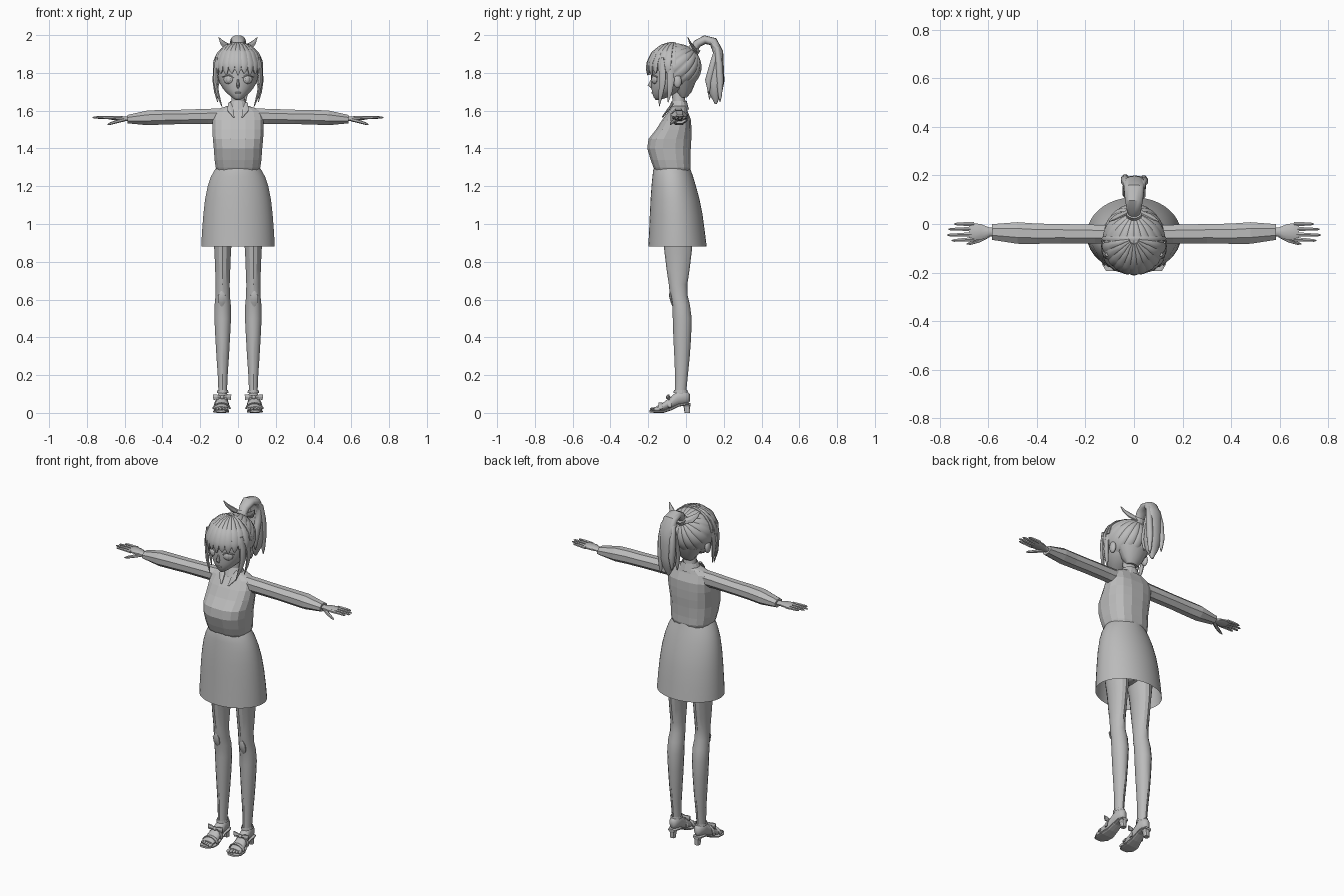
import bpy, bmesh, math
from mathutils import Vector, Matrix

grey = bpy.data.materials.new("plain_grey")
grey.diffuse_color = (0.5, 0.5, 0.5, 1)
X, Y, Z = Vector((1, 0, 0)), Vector((0, 1, 0)), Vector((0, 0, 1))


def finish(name, bm, mirror=False, smooth=None):
    """Turn a bmesh into an object, optionally mirrored across x = 0."""
    bmesh.ops.recalc_face_normals(bm, faces=bm.faces)
    mesh = bpy.data.meshes.new(name)
    bm.to_mesh(mesh)
    bm.free()
    mesh.materials.append(grey)
    ob = bpy.data.objects.new(name, mesh)
    bpy.context.collection.objects.link(ob)
    if mirror:
        ob.modifiers.new("Mirror", 'MIRROR').use_clip = False
    if smooth:
        bpy.ops.object.select_all(action='DESELECT')
        ob.select_set(True)
        bpy.context.view_layer.objects.active = ob
        bpy.ops.object.shade_smooth_by_angle(angle=math.radians(smooth))
    return ob


def sweep(name, secs, side=X, tan=None, n=8, p=2.0, cap=True, mirror=False, smooth=None):
    """Skin rings (x, y, z, half width along side, half depth) along a path."""
    bm = bmesh.new()
    pts = [Vector(s[:3]) for s in secs]
    rings = []
    for i, s in enumerate(secs):
        t = tan or (pts[min(i + 1, len(pts) - 1)] - pts[max(i - 1, 0)]).normalized()
        u = (side - t * side.dot(t)).normalized()
        v = t.cross(u)
        ring = []
        for k in range(n):
            a = 2 * math.pi * (k + 0.5) / n
            c, d = math.cos(a), math.sin(a)
            c = math.copysign(abs(c) ** (2 / p), c)
            d = math.copysign(abs(d) ** (2 / p), d)
            ring.append(bm.verts.new(pts[i] + u * c * s[3] + v * d * s[4]))
        rings.append(ring)
    for r, q in zip(rings, rings[1:]):
        for k in range(n):
            bm.faces.new((r[k], r[(k + 1) % n], q[(k + 1) % n], q[k]))
    if cap:
        bm.faces.new(rings[0])
        bm.faces.new(rings[-1])
    return finish(name, bm, mirror, smooth)


def upright(name, rows, x=0, **kw):
    """Vertical loft from rows (z, centre y, half x, half y)."""
    return sweep(name, [(x, cy, z, a, b) for z, cy, a, b in rows], tan=Z, **kw)


def ball(name, loc, size, turn=0, mirror=False, u=16, v=10):
    bm = bmesh.new()
    m = Matrix.Translation(loc) @ Matrix.Rotation(turn, 4, 'Z') @ Matrix.Diagonal((*size, 1))
    bmesh.ops.create_uvsphere(bm, u_segments=u, v_segments=v, radius=1, matrix=m)
    return finish(name, bm, mirror, 60)


# Blouse, collar and neck
upright("blouse", [(1.28, -.072, .112, .092), (1.30, -.074, .12, .1), (1.34, -.082, .126, .107),
                   (1.40, -.09, .13, .117), (1.45, -.085, .135, .115), (1.50, -.065, .138, .095),
                   (1.55, -.05, .138, .078), (1.595, -.042, .13, .052), (1.615, -.038, .09, .043),
                   (1.625, -.036, .055, .038)], n=16, p=2.6)
upright("neck", [(1.58, -.035, .05, .04), (1.63, -.035, .036, .034), (1.72, -.045, .036, .034)],
        n=14, smooth=60)
upright("collar", [(1.605, -.04, .066, .056), (1.65, -.036, .043, .04)], n=14, cap=False)
sweep("collar_flap", [(.045, -.07, 1.64, .008, .006), (.04, -.095, 1.605, .02, .006),
                      (.022, -.125, 1.565, .003, .004)], n=6, mirror=True)

# Sleeves
sweep("sleeve", [(.09, -.042, 1.57, .042, .045), (.16, -.042, 1.57, .042, .043),
                 (.30, -.04, 1.567, .043, .041), (.40, -.04, 1.565, .045, .042),
                 (.48, -.037, 1.562, .048, .042), (.585, -.033, 1.555, .035, .024)],
      side=Y, tan=X, n=8, mirror=True)

# Hands
sweep("palm", [(.57, -.033, 1.555, .018, .013), (.595, -.033, 1.557, .019, .011),
               (.63, -.033, 1.56, .034, .013), (.665, -.032, 1.562, .038, .011),
               (.68, -.031, 1.562, .034, .008)], side=Y, tan=X, n=10, mirror=True, smooth=50)
for i, (y, tip) in enumerate([(.0, .742), (-.02, .765), (-.042, .77), (-.063, .752)]):
    sweep(f"finger_{i + 1}", [(.66, y, 1.562, .01, .009), (.71, y * 1.04, 1.564, .008, .008),
                              (tip - .01, y * 1.08, 1.564, .006, .006), (tip, y * 1.08, 1.563, .002, .002)],
          side=Y, n=6, mirror=True, smooth=50)
sweep("thumb", [(.60, -.045, 1.553, .012, .01), (.64, -.068, 1.543, .01, .009),
                (.675, -.08, 1.532, .007, .007), (.69, -.083, 1.527, .002, .002)],
      side=Y, n=6, mirror=True, smooth=50)

# Skirt, hips and legs
upright("skirt", [(.88, -.045, .195, .155), (.96, -.048, .191, .148), (1.05, -.052, .184, .14),
                  (1.13, -.058, .175, .13), (1.20, -.065, .161, .118), (1.25, -.07, .144, .108),
                  (1.285, -.074, .125, .1), (1.295, -.074, .118, .097)], n=40, cap=False, smooth=40)
upright("hips", [(.95, -.05, .02, .05), (1.0, -.05, .12, .085), (1.1, -.055, .15, .1),
                 (1.2, -.065, .13, .1), (1.28, -.07, .11, .09)], n=20, smooth=50)
upright("leg", [(.07, -.03, .024, .03), (.13, -.028, .024, .031), (.20, -.024, .027, .034),
                (.30, -.021, .034, .041), (.40, -.02, .04, .047), (.50, -.02, .045, .05),
                (.57, -.026, .044, .047), (.62, -.038, .039, .047), (.68, -.042, .038, .049),
                (.76, -.042, .041, .061), (.86, -.042, .045, .073), (.96, -.045, .057, .082),
                (1.06, -.05, .065, .09)], x=.081, n=14, mirror=True, smooth=30)
sweep("kneecap", [(.086, -.084, .645, .006, .003), (.086, -.083, .62, .022, .008),
                  (.086, -.075, .585, .02, .006), (.086, -.07, .565, .005, .003)],
      n=8, mirror=True, smooth=50)

# Feet and toes
sweep("foot", [(.081, .02, .08, .012, .02), (.081, .005, .082, .026, .036), (.081, -.04, .08, .029, .042),
               (.084, -.08, .053, .033, .034), (.088, -.125, .031, .04, .021),
               (.09, -.16, .021, .037, .012)], tan=Y, n=12, mirror=True, smooth=50)
for i in range(5):
    ball(f"toe_{i + 1}", (.06 + i * .0155, -.172 + i * .005, .02), (.009 - i * .0005, .02, .01),
         mirror=True, u=8, v=6)

# Sandals: sole, heel, straps and bow
sweep("sandal_sole", [(.081, .024, .046, .02, .007), (.081, 0, .047, .03, .007), (.081, -.04, .04, .028, .007),
                      (.084, -.08, .02, .033, .007), (.088, -.12, .007, .043, .007),
                      (.09, -.165, .007, .044, .007), (.09, -.193, .009, .026, .006)],
      tan=Y, n=10, p=3, mirror=True)
upright("sandal_heel", [(0, .007, .015, .015), (.03, .005, .017, .017), (.048, .003, .024, .022)],
        x=.081, n=10, p=3, mirror=True)
upright("ankle_strap", [(.105, -.028, .031, .039), (.12, -.028, .029, .037)], x=.081, n=16,
        cap=False, mirror=True)
for i, (y, z, w, h) in enumerate([(-.085, .03, .038, .052), (-.135, .02, .045, .032)]):
    arch = [(.087 + w * math.cos(a), y, z + h * math.sin(a), .011, .004)
            for a in (math.pi * k / 10 for k in range(11))]
    sweep(f"foot_strap_{i + 1}", arch, side=Y, n=6, mirror=True)
for s in (-1, 1):
    sweep("sandal_bow_" + ("outer" if s > 0 else "inner"),
          [(.084, -.094, .083, .006, .006), (.084 + s * .025, -.094, .085, .013, .009),
           (.084 + s * .047, -.09, .083, .018, .004)], side=Z, n=6, mirror=True)
ball("sandal_bow_knot", (.084, -.097, .083), (.011, .01, .011), mirror=True, u=8, v=6)

# Head and face
upright("head", [(1.657, -.148, .012, .012), (1.668, -.137, .03, .033), (1.69, -.115, .056, .063),
                 (1.715, -.093, .08, .09), (1.75, -.075, .1, .109), (1.80, -.062, .112, .125),
                 (1.85, -.06, .113, .125), (1.90, -.06, .095, .11), (1.935, -.06, .05, .06)],
        n=24, smooth=60)
sweep("nose", [(0, -.181, 1.765, .005, .004), (0, -.19, 1.735, .01, .013),
               (0, -.18, 1.72, .006, .004)], n=6, smooth=60)
ball("mouth", (0, -.176, 1.695), (.017, .007, .005), u=10, v=6)
ball("eye", (.052, -.167, 1.765), (.027, .01, .023), .45, True)
ball("iris", (.051, -.173, 1.765), (.014, .008, .019), .45, True)
sweep("upper_lash", [(.022, -.182, 1.775, .003, .003), (.05, -.177, 1.79, .005, .005),
                     (.083, -.153, 1.778, .003, .003)], side=Z, n=6, mirror=True)
ball("ear", (.112, -.045, 1.755), (.014, .022, .034), mirror=True)

# Hair cap, grooved towards the tail and open around the face
C, R = Vector((0, -.06, 1.83)), Vector((.128, .143, .127))
bm = bmesh.new()
bmesh.ops.create_uvsphere(bm, u_segments=108, v_segments=32, radius=1)
turn = Matrix.Rotation(-math.pi / 4, 3, 'X')
for v in bm.verts:
    groove = 1 - abs(math.cos(9 * math.atan2(v.co.y, v.co.x))) ** .6
    d = turn @ (v.co * (1 - .035 * groove * math.hypot(v.co.x, v.co.y)))
    v.co = C + Vector((d.x * R.x, d.y * R.y, d.z * R.z))
gone = [v for v in bm.verts if v.co.y < -.085 and v.co.z < 1.815]
bmesh.ops.delete(bm, geom=gone, context='VERTS')
finish("hair_cap", bm, smooth=40)
upright("nape_hair", [(1.67, -.015, .035, .02), (1.70, -.015, .06, .045), (1.76, -.02, .095, .075)],
        n=14, smooth=50)


# Fringe locks fanning from the crown over the forehead
def on_head(az, polar, k=1.02):
    return (C.x + R.x * k * math.sin(polar) * math.sin(az),
            C.y - R.y * k * math.sin(polar) * math.cos(az), C.z + R.z * k * math.cos(polar))


for i in range(11):
    az = math.radians(-75 + 15 * i)
    end = 1.9 if i % 2 else 1.82
    side = Vector((math.cos(az), math.sin(az), 0))
    sweep(f"fringe_{i + 1}", [(*on_head(az, q), w, .007) for q, w in
                              ((.15, .004), (.5, .012), (.95, .019), (1.4, .021), (1.68, .016), (end, .003))],
          side=side, n=8, smooth=50)

# Side locks framing the face
sweep("side_lock", [(.11, -.125, 1.88, .008, .01), (.12, -.125, 1.81, .02, .009), (.119, -.125, 1.75, .019, .009),
                    (.108, -.133, 1.69, .013, .008), (.085, -.142, 1.622, .002, .002)],
      side=Vector((.4, 1, 0)), n=8, mirror=True, smooth=50)
sweep("rear_side_lock", [(.122, -.08, 1.84, .016, .008), (.128, -.08, 1.76, .02, .008),
                         (.12, -.085, 1.70, .013, .007), (.108, -.095, 1.645, .002, .002)],
      side=Y, n=8, mirror=True, smooth=50)

# Hair band seam across the crown
sweep("hair_band", [(*on_head(math.pi / 2, q, 1.0), .009, .006)
                    for q in (math.radians(-85 + 10 * k) for k in range(18))],
      side=Y, n=6, smooth=50)

# Ponytail of overlapping locks
sweep("ponytail", [(0, .035, 1.915, .022, .022), (0, .06, 1.955, .03, .022), (0, .10, 1.976, .038, .023),
                   (0, .145, 1.965, .042, .024), (.002, .17, 1.91, .044, .027), (.004, .165, 1.84, .046, .035),
                   (.005, .158, 1.75, .046, .042), (.005, .155, 1.69, .035, .032), (.005, .158, 1.635, .006, .005)],
      n=14, p=2.3, smooth=40)
for i, (x, y, tip) in enumerate([(-.036, .185, 1.68), (.04, .18, 1.645), (-.03, .125, 1.66), (.03, .12, 1.69)]):
    sweep(f"tail_lock_{i + 1}", [(x * .6, .125, 1.97, .012, .01), (x * .8, .165, 1.93, .018, .016),
                                 (x, (y + .17) / 2, 1.85, .019, .02), (x, y, 1.76, .018, .021),
                                 (x, y, tip + .03, .01, .01), (x, y, tip, .002, .002)], n=8, smooth=50)

# Hair ribbon with pointed loops
sweep("ribbon_point", [(.015, .055, 1.915, .012, .008), (.06, .035, 1.938, .022, .007),
                       (.085, .02, 1.962, .013, .005), (.102, .01, 1.988, .002, .002)],
      side=Vector((-.5, -.3, 1)), n=6, mirror=True)
sweep("ribbon_ring", [(0, .032, 1.908, .034, .032), (0, .05, 1.935, .034, .032)], n=14)
